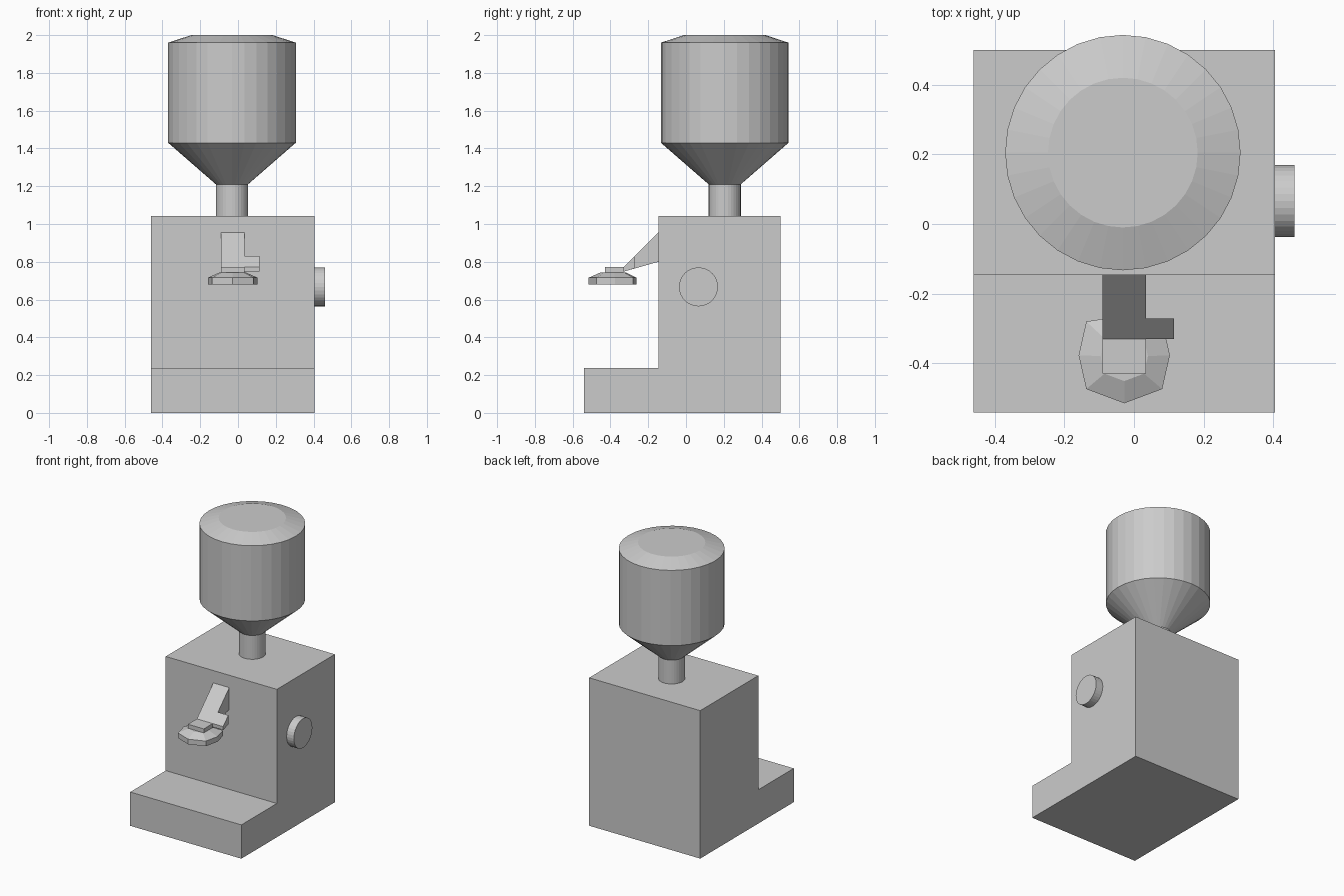
import bpy, bmesh
from math import cos, sin, tau

if "Cube" in bpy.data.objects:
    bpy.data.objects.remove(bpy.data.objects["Cube"])

CX = -0.028  # centre line of the machine


def make_object(name, rings, cap=True):
    """Skin a stack of equal-length vertex rings and cap both ends."""
    bm = bmesh.new()
    loops = [[bm.verts.new(p) for p in ring] for ring in rings]
    n = len(loops[0])
    for a, b in zip(loops, loops[1:]):
        for i in range(n):
            j = (i + 1) % n
            bm.faces.new((a[i], a[j], b[j], b[i]))
    bm.faces.new(loops[0][::-1])
    bm.faces.new(loops[-1])
    bmesh.ops.recalc_face_normals(bm, faces=bm.faces)
    mesh = bpy.data.meshes.new(name)
    bm.to_mesh(mesh)
    bm.free()
    obj = bpy.data.objects.new(name, mesh)
    bpy.context.collection.objects.link(obj)
    return obj


def extrude_x(name, profile, x0, x1):
    """Extrude a (y, z) side profile from x0 to x1."""
    return make_object(name, [[(x, y, z) for y, z in profile] for x in (x0, x1)])


def circle(r, n=32):
    return [(r * cos(tau * i / n), r * sin(tau * i / n)) for i in range(n)]


# L-shaped housing with the front tray
extrude_x("housing", [(-0.541, 0), (0.50, 0), (0.50, 1.042), (-0.146, 1.042),
                      (-0.146, 0.238), (-0.541, 0.238)], -0.461, 0.405)

# Bean hopper: neck, funnel, drum and chamfered lid
hopper = [(0.085, 1.042), (0.085, 1.21), (0.338, 1.43), (0.338, 1.96), (0.215, 2.0)]
make_object("hopper", [[(x - 0.032, y + 0.205, z) for x, y in circle(r)]
                       for r, z in hopper])

# Side knob
make_object("knob", [[(x, y + 0.066, z + 0.667) for y, z in circle(0.103)]
                     for x in (0.405, 0.461)])

# Sloping spout and its side tab
extrude_x("spout", [(-0.146, 0.80), (-0.146, 0.955), (-0.33, 0.772),
                    (-0.33, 0.748)], -0.09, 0.034)
extrude_x("spout_tab", [(-0.272, 0.765), (-0.272, 0.83), (-0.33, 0.772),
                        (-0.33, 0.748)], 0.034, 0.115)

# Flat block joining the spout to the outlet
extrude_x("outlet_block", [(-0.429, 0.744), (-0.33, 0.744), (-0.33, 0.772),
                           (-0.429, 0.772)], -0.09, 0.034)

# Eight-sided outlet with a sloping shoulder
half = [(0, -0.515), (0.109, -0.474), (0.131, -0.377), (0.109, -0.28), (0, -0.263)]
outline = half + [(-x, y) for x, y in half[-2:0:-1]]
make_object("outlet", [[(CX + x * s, -0.382 + (y + 0.382) * s, z) for x, y in outline]
                       for s, z in ((1, 0.68), (1, 0.716), (0.52, 0.744))])
